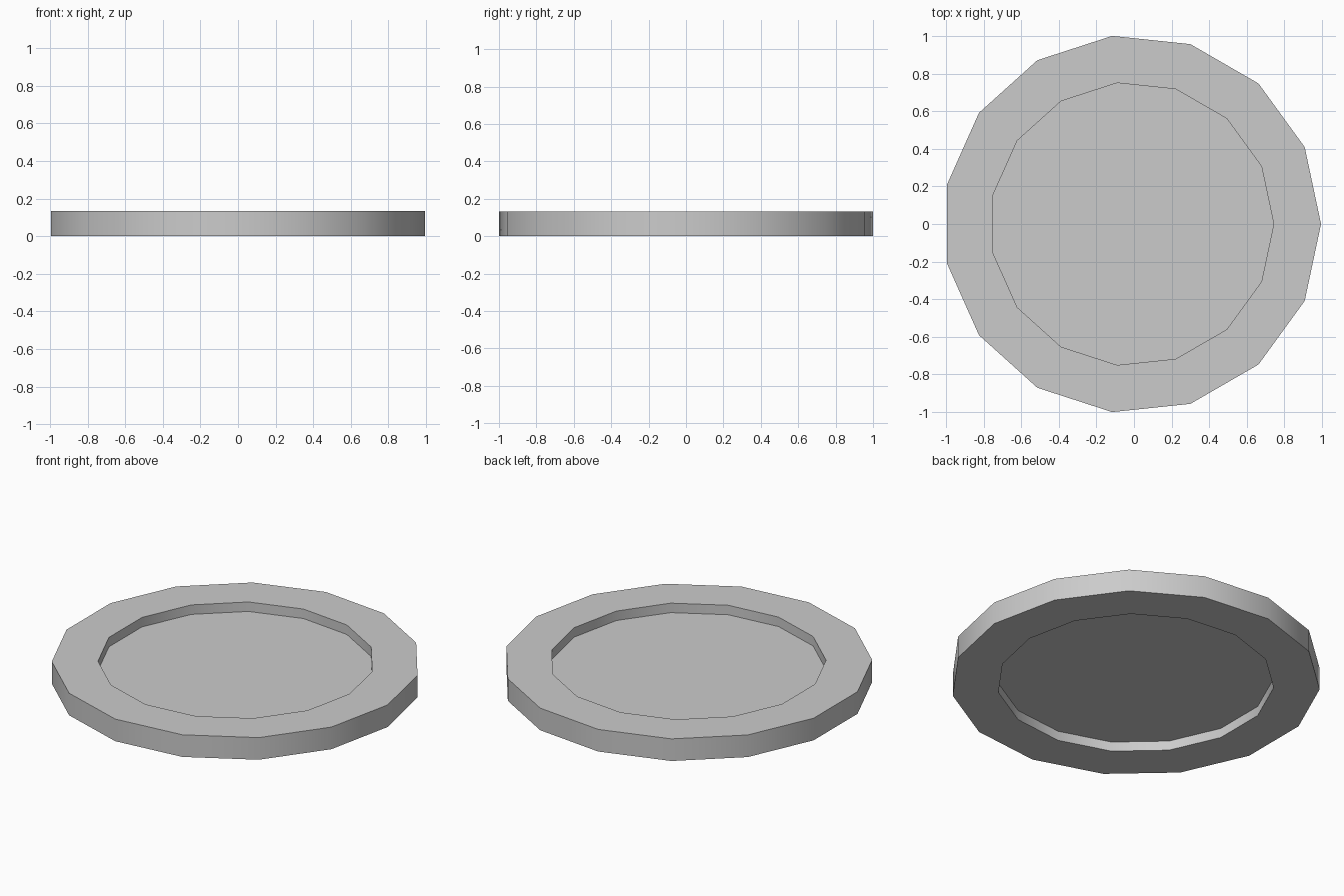
import bpy, bmesh
from math import cos, sin, pi, radians

if "Cube" in bpy.data.objects:
    bpy.data.objects.remove(bpy.data.objects["Cube"])

SIDES = 15
R_OUT, R_IN = 1.0055, 0.754
HEIGHT, RECESS = 0.133, 0.057
X_SHIFT = -R_OUT * (1 - cos(pi / SIDES)) / 2  # centres the odd-sided outline

# Rim profile from the lower recess floor, around the rim, to the upper recess floor
profile = [(R_IN, RECESS), (R_IN, 0), (R_OUT, 0),
           (R_OUT, HEIGHT), (R_IN, HEIGHT), (R_IN, HEIGHT - RECESS)]

bm = bmesh.new()
rings = []
for r, z in profile:
    rings.append([bm.verts.new((r * cos(2 * pi * i / SIDES) + X_SHIFT,
                                r * sin(2 * pi * i / SIDES), z))
                  for i in range(SIDES)])

# Rim walls
for a, b in zip(rings, rings[1:]):
    for i in range(SIDES):
        j = (i + 1) % SIDES
        bm.faces.new((a[i], a[j], b[j], b[i]))

# Recessed web, both sides
bm.faces.new(rings[0][::-1])
bm.faces.new(rings[-1])
bmesh.ops.recalc_face_normals(bm, faces=bm.faces)

mesh = bpy.data.meshes.new("recessed_disc")
bm.to_mesh(mesh)
bm.free()
disc = bpy.data.objects.new("recessed_disc", mesh)
bpy.context.collection.objects.link(disc)

# Smooth round walls, sharp rim edges
bpy.context.view_layer.objects.active = disc
disc.select_set(True)
bpy.ops.object.shade_smooth_by_angle(angle=radians(30))
